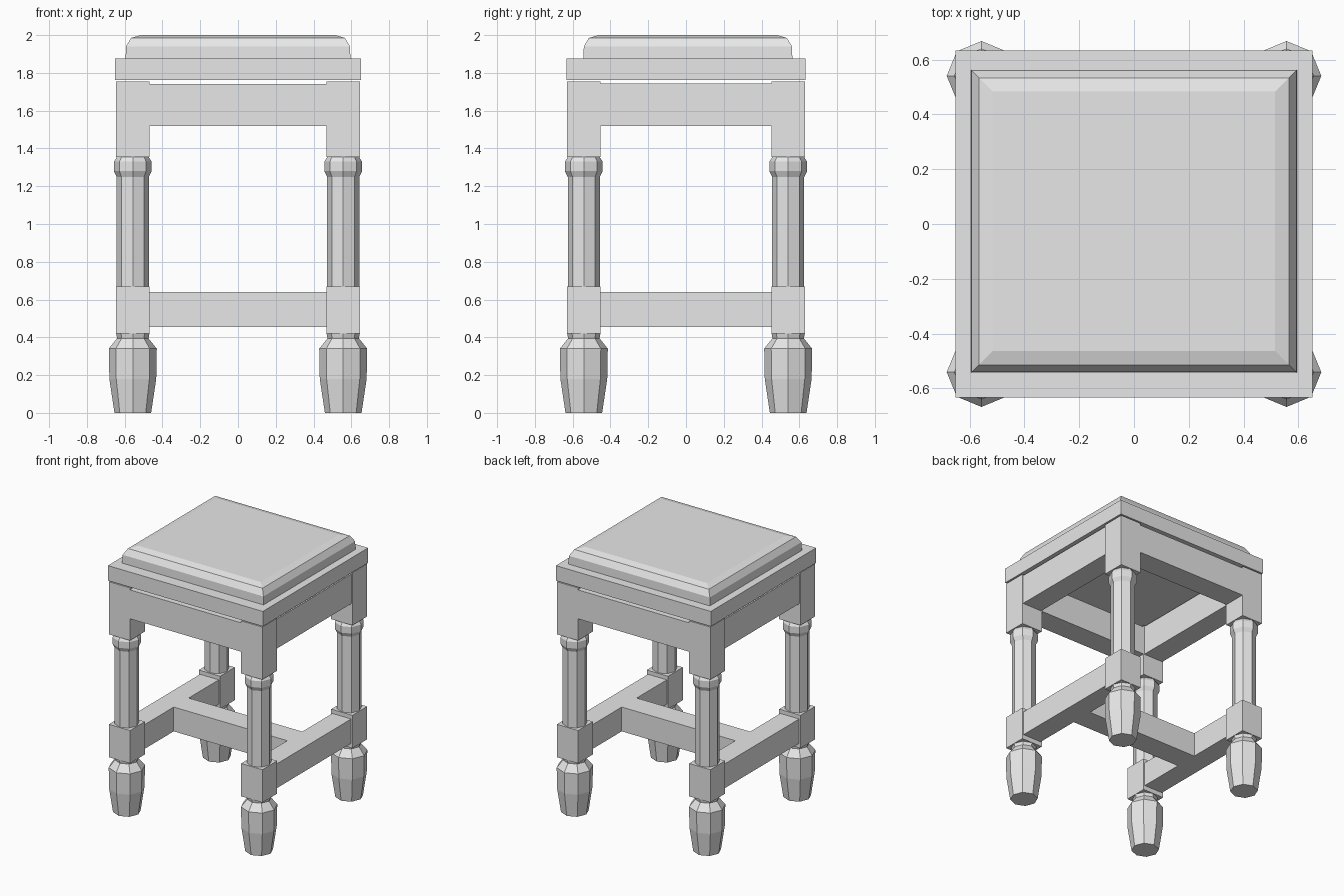
import bpy
import bmesh
import math

cube = bpy.data.objects.get("Cube")
if cube:
    bpy.data.objects.remove(cube, do_unlink=True)

# One plain grey for the whole stool
GREY = (0.8, 0.8, 0.8, 1.0)
grey = bpy.data.materials.new("plain grey")
grey.use_nodes = True
grey.diffuse_color = GREY
grey.node_tree.nodes["Principled BSDF"].inputs["Base Color"].default_value = GREY


def finish(name, bm):
    bmesh.ops.recalc_face_normals(bm, faces=bm.faces)
    mesh = bpy.data.meshes.new(name)
    bm.to_mesh(mesh)
    bm.free()
    mesh.materials.append(grey)
    obj = bpy.data.objects.new(name, mesh)
    bpy.context.collection.objects.link(obj)
    return obj


def loft(name, rings):
    """Skin a stack of closed rings and cap both ends."""
    bm = bmesh.new()
    loops = [[bm.verts.new(p) for p in ring] for ring in rings]
    n = len(loops[0])
    for low, high in zip(loops, loops[1:]):
        for i in range(n):
            j = (i + 1) % n
            bm.faces.new((low[i], low[j], high[j], high[i]))
    bm.faces.new(loops[0][::-1])
    bm.faces.new(loops[-1])
    return finish(name, bm)


def rectangle(x, y, hx, hy, z):
    return [(x + sx * hx, y + sy * hy, z)
            for sx, sy in ((-1, -1), (1, -1), (1, 1), (-1, 1))]


def box(name, x, y, hx, hy, z0, z1):
    return loft(name, [rectangle(x, y, hx, hy, z) for z in (z0, z1)])


def turned(name, x, y, profile, sides=8):
    """Eight-sided turning with corners on the axes."""
    turns = [2 * math.pi * i / sides for i in range(sides)]
    return loft(name, [[(x + r * math.cos(a), y + r * math.sin(a), z)
                        for a in turns] for r, z in profile])


LEG_X, LEG_Y, HALF = 0.557, 0.541, 0.089
FOOT = [(0.097, 0), (0.124, 0.18), (0.127, 0.34), (0.083, 0.395), (0.088, 0.42)]
SHAFT = [(0.085, 0.67), (0.085, 1.25), (0.1, 1.28), (0.1, 1.33), (0.084, 1.355)]

# Legs: turned foot, square block, turned shaft and square top
for sx, side in ((-1, "right"), (1, "left")):
    for sy, end in ((-1, "front"), (1, "back")):
        x, y, tag = sx * LEG_X, sy * LEG_Y, f"{end}_{side}"
        turned(f"foot_{tag}", x, y, FOOT)
        box(f"leg_block_{tag}", x, y, HALF, HALF, 0.42, 0.67)
        turned(f"leg_shaft_{tag}", x, y, SHAFT)
        box(f"leg_top_{tag}", x, y, HALF, HALF, 1.355, 1.755)

# Aprons between the leg tops
SPAN_X, SPAN_Y = LEG_X - HALF, LEG_Y - HALF
for s, end in ((-1, "front"), (1, "back")):
    box(f"apron_{end}", 0, s * LEG_Y, SPAN_X, HALF, 1.52, 1.74)
for s, side in ((-1, "right"), (1, "left")):
    box(f"apron_{side}", s * LEG_X, 0, HALF - 0.006, SPAN_Y, 1.52, 1.745)
    # Side stretchers between the leg blocks
    box(f"stretcher_{side}", s * LEG_X, 0, HALF - 0.01, SPAN_Y, 0.455, 0.64)

# Cross stretcher joining the two sides
box("cross_stretcher", 0, 0, LEG_X - HALF + 0.01, 0.09, 0.455, 0.64)

# Seat board and bevelled cushion
box("seat_board", 0, 0, 0.652, 0.633, 1.763, 1.877)
CUSHION = [(0, 1.877), (0.002, 1.94), (0.029, 1.985), (0.08, 2.0)]
loft("cushion", [rectangle(0, 0.01, 0.595 - d, 0.553 - d, z) for d, z in CUSHION])
